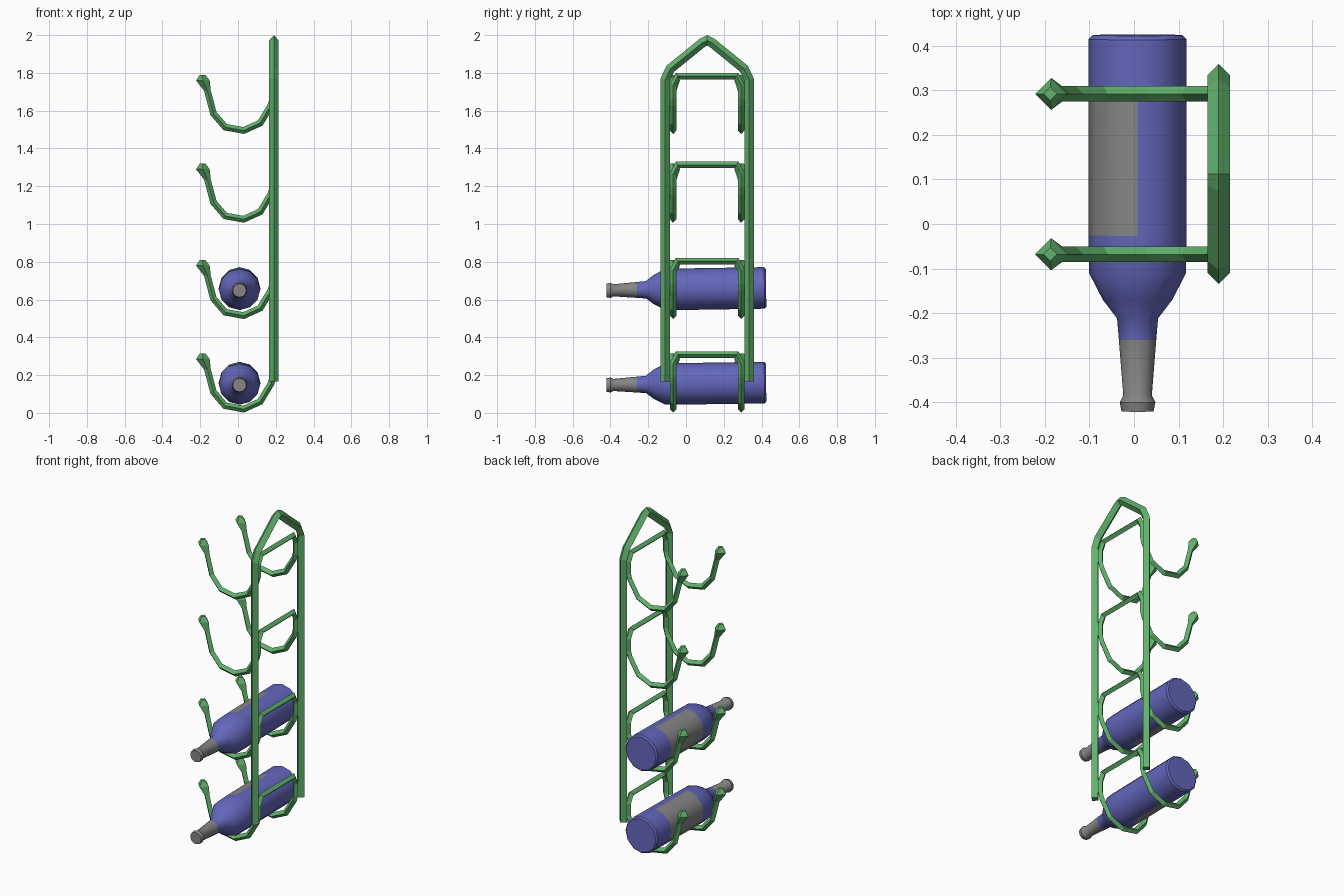
import bpy, bmesh
from math import sin, cos, pi
from mathutils import Vector

cube = bpy.data.objects.get("Cube")
if cube:
    bpy.data.objects.remove(cube, do_unlink=True)


def material(name, rgb):
    m = bpy.data.materials.new(name)
    m.use_nodes = True
    m.diffuse_color = (*rgb, 1)
    m.node_tree.nodes["Principled BSDF"].inputs["Base Color"].default_value = (*rgb, 1)
    return m


green = material("rack_green", (0.12, 0.44, 0.15))
blue = material("bottle_blue", (0.125, 0.135, 0.50))
grey = material("label_grey", (0.24, 0.24, 0.24))


def loft(name, rings, mats, paint=None):
    """Skin a list of equal point rings and cap both ends."""
    bm = bmesh.new()
    loops = [[bm.verts.new(p) for p in ring] for ring in rings]
    n = len(loops[0])
    for a, b in zip(loops, loops[1:]):
        for i in range(n):
            j = (i + 1) % n
            bm.faces.new((a[i], a[j], b[j], b[i]))
    bm.faces.new(loops[0])
    bm.faces.new(loops[-1])
    bmesh.ops.recalc_face_normals(bm, faces=bm.faces)
    if paint:
        for f in bm.faces:
            f.material_index = paint(f.calc_center_median())
    mesh = bpy.data.meshes.new(name)
    bm.to_mesh(mesh)
    bm.free()
    for m in mats:
        mesh.materials.append(m)
    obj = bpy.data.objects.new(name, mesh)
    bpy.context.collection.objects.link(obj)
    return obj


def bar(name, points, radius, side):
    """Sweep a diamond section along a path with mitred corners."""
    pts = [Vector(p) for p in points]
    dirs = [(b - a).normalized() for a, b in zip(pts, pts[1:])]
    side = Vector(side)
    up = dirs[0].cross(side)
    ring = [pts[0] + v * radius for v in (side, up, -side, -up)]
    rings = [ring]
    for i, d in enumerate(dirs):
        normal = d + dirs[i + 1] if i + 1 < len(dirs) else d
        end = pts[i + 1]
        ring = [p + d * ((end - p).dot(normal) / d.dot(normal)) for p in ring]
        rings.append(ring)
    return loft(name, rings, [green])


# Upright frame with a pointed top
MID_Y, RAIL_X = 0.112, 0.19
half = [(-0.222, 0.165), (-0.222, 1.765), (-0.195, 1.822), (-0.025, 1.96)]
outline = half + [(0, 1.972)] + [(-y, z) for y, z in reversed(half)]
bar("rack_frame", [(RAIL_X, MID_Y + y, z) for y, z in outline], 0.025, (1, 0, 0))

# Four cradles: two hooks joined by a crossbar, with knobs at the tips
hook = [(-0.163, 0.225), (-0.13, 0.10), (-0.068, 0.028), (0.03, 0.01),
        (0.118, 0.05), (0.175, 0.145), (0.185, 0.18), (0.185, 0.25)]
knob = [(-0.162, 0.22, 0.018), (-0.186, 0.275, 0.036), (-0.188, 0.305, 0.015)]
HOOK_Y = 0.18
for n, base in enumerate((0.01, 0.505, 1.015, 1.485), 1):
    near = [(x, MID_Y - HOOK_Y, base + z) for x, z in hook]
    near.append((0.185, MID_Y - HOOK_Y + 0.025, base + 0.298))
    far = [(x, 2 * MID_Y - y, z) for x, y, z in reversed(near)]
    bar(f"cradle_{n}", near + far, 0.0175, (0, 1, 0))
    for label, y in (("front", MID_Y - HOOK_Y), ("back", MID_Y + HOOK_Y)):
        rings = [[(x + r * cos(k * pi / 2), y + r * sin(k * pi / 2), base + z)
                  for k in range(4)] for x, z, r in knob]
        loft(f"{label}_knob_{n}", rings, [green])

# Bottles: turned profile, grey neck wrap, label around the left half
profile = [(-0.421, 0.036), (-0.40, 0.040), (-0.385, 0.032), (-0.26, 0.042),
           (-0.212, 0.046), (-0.17, 0.078), (-0.11, 0.109), (-0.025, 0.11),
           (0.285, 0.11), (0.415, 0.11), (0.424, 0.101)]


def bottle_paint(c):
    neck = c.y < -0.26
    label = -0.025 < c.y < 0.285 and c.x < 0
    return 1 if neck or label else 0


for name, z in (("lower_bottle", 0.154), ("upper_bottle", 0.655)):
    rings = [[(r * cos(k * pi / 6), y, r * sin(k * pi / 6)) for k in range(12)]
             for y, r in profile]
    bottle = loft(name, rings, [blue, grey], bottle_paint)
    bottle.location = (0.008, 0, z)
    bottle.rotation_euler.x = 0.016
    bpy.ops.object.select_all(action="DESELECT")
    bottle.select_set(True)
    bpy.context.view_layer.objects.active = bottle
    bpy.ops.object.shade_smooth_by_angle(angle=0.65)
